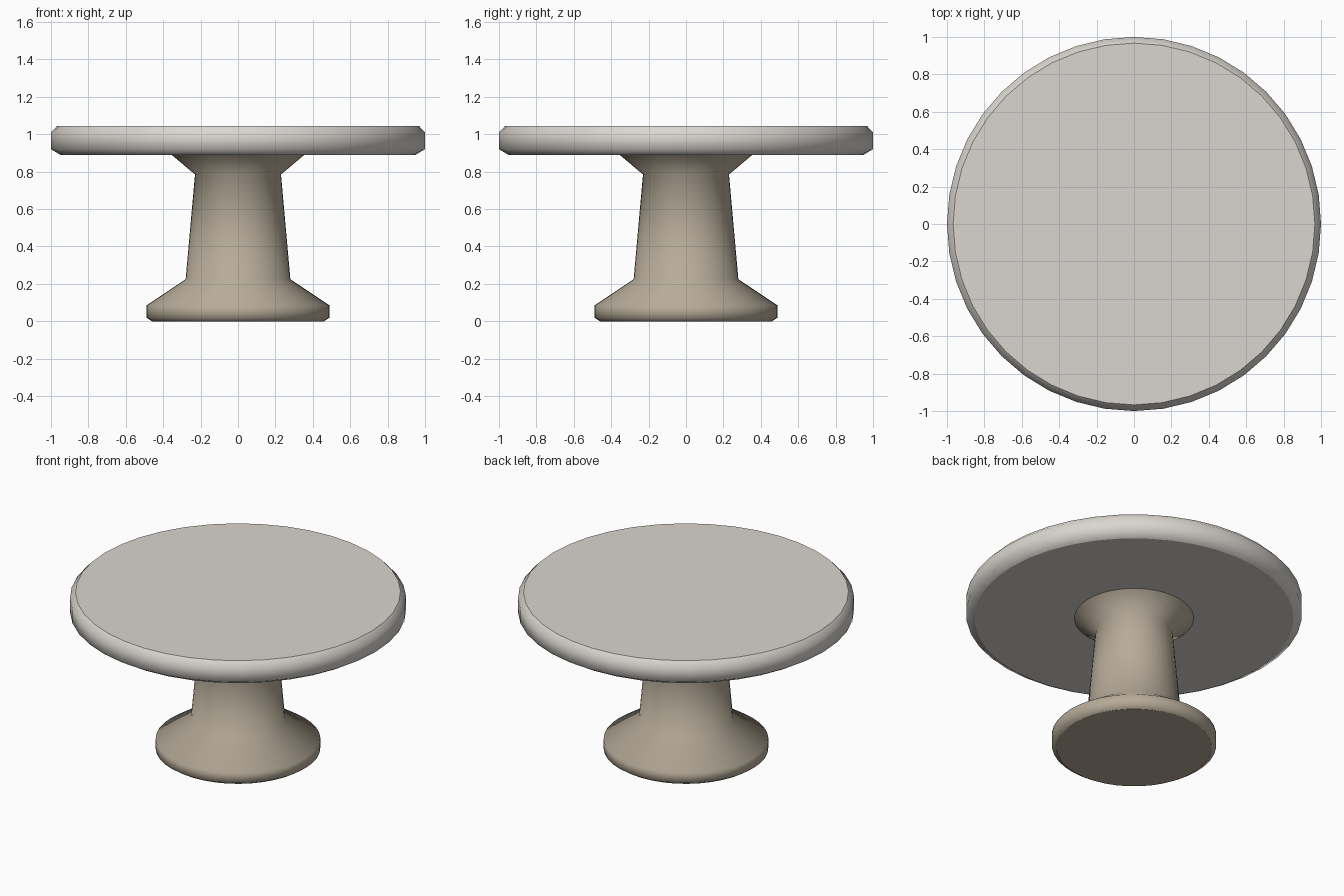
import bpy
import bmesh
import math

cube = bpy.data.objects.get("Cube")
if cube:
    bpy.data.objects.remove(cube, do_unlink=True)


def make_material(name, rgb):
    mat = bpy.data.materials.new(name)
    mat.use_nodes = True
    color = (*rgb, 1.0)
    mat.diffuse_color = color
    bsdf = next(n for n in mat.node_tree.nodes if n.type == 'BSDF_PRINCIPLED')
    bsdf.inputs["Base Color"].default_value = color
    return mat


def lathe(name, profile, segments, mat):
    """Turn a bottom-to-top (radius, height) profile into a capped solid."""
    bm = bmesh.new()
    rings = []
    for radius, height in profile:
        ring = []
        for i in range(segments):
            a = math.tau * i / segments
            ring.append(bm.verts.new((radius * math.cos(a), radius * math.sin(a), height)))
        rings.append(ring)
    # Smooth turned wall
    for low, high in zip(rings, rings[1:]):
        for i in range(segments):
            j = (i + 1) % segments
            bm.faces.new((low[i], low[j], high[j], high[i])).smooth = True
    # Flat caps with crisp borders
    for ring in (rings[0][::-1], rings[-1]):
        cap = bm.faces.new(ring)
        for edge in cap.edges:
            edge.smooth = False
    mesh = bpy.data.meshes.new(name)
    bm.to_mesh(mesh)
    bm.free()
    mesh.materials.append(mat)
    obj = bpy.data.objects.new(name, mesh)
    bpy.context.collection.objects.link(obj)
    return obj


pale_stone = make_material("pale_stone", (0.70, 0.67, 0.63))
warm_taupe = make_material("warm_taupe", (0.47, 0.41, 0.32))

# Pedestal: chamfered foot, tapered column and flared collar
lathe("pedestal", [(0.46, 0.0), (0.49, 0.02), (0.49, 0.085), (0.28, 0.225),
                   (0.23, 0.785), (0.355, 0.89)], 40, warm_taupe)

# Round top with chamfered rim
lathe("table_top", [(0.95, 0.89), (1.0, 0.92), (1.0, 1.01), (0.967, 1.045)], 40, pale_stone)
